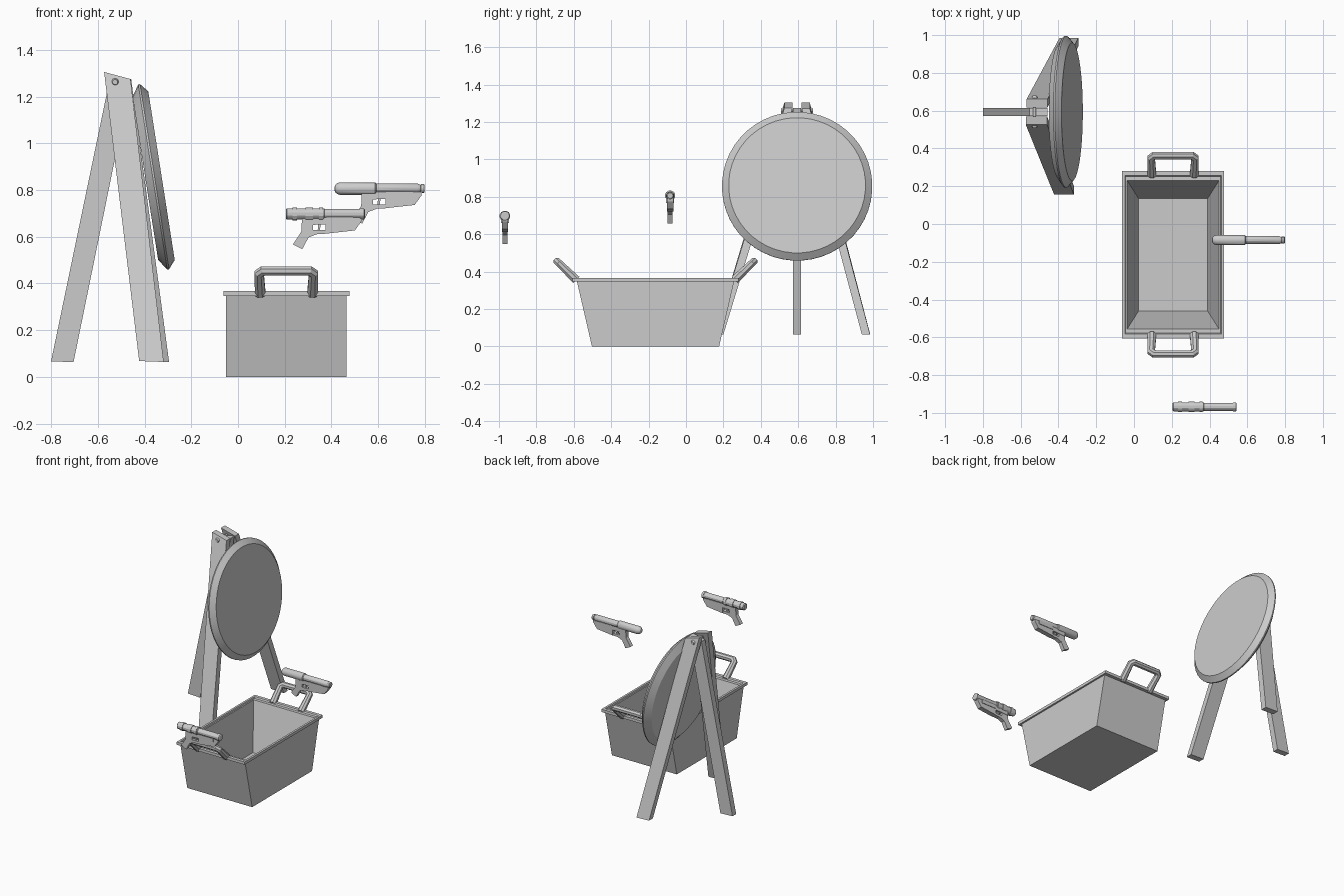
import bpy, bmesh, math
from mathutils import Vector, Matrix

if "Cube" in bpy.data.objects:
    bpy.data.objects.remove(bpy.data.objects["Cube"])


def finish(name, bm, matrix=Matrix(), smooth=False):
    bmesh.ops.recalc_face_normals(bm, faces=bm.faces)
    me = bpy.data.meshes.new(name)
    bm.to_mesh(me)
    bm.free()
    me.transform(matrix)
    ob = bpy.data.objects.new(name, me)
    bpy.context.collection.objects.link(ob)
    if smooth:
        bpy.context.view_layer.objects.active = ob
        ob.select_set(True)
        bpy.ops.object.shade_smooth_by_angle(angle=math.radians(30))
        ob.select_set(False)
    return ob


def loft(name, rings, matrix=Matrix(), smooth=False):
    """Skin a list of equal-length rings and cap both ends."""
    bm = bmesh.new()
    rs = [[bm.verts.new(p) for p in r] for r in rings]
    n = len(rs[0])
    for a, b in zip(rs, rs[1:]):
        for i in range(n):
            j = (i + 1) % n
            bm.faces.new((a[i], a[j], b[j], b[i]))
    bm.faces.new(rs[0])
    bm.faces.new(rs[-1])
    return finish(name, bm, matrix, smooth)


def lathe(name, profile, n, matrix, smooth=True):
    """Profile of (distance along local x, radius)."""
    rings = [[(x, r * math.cos(2 * math.pi * (i + .5) / n), r * math.sin(2 * math.pi * (i + .5) / n))
              for i in range(n)] for x, r in profile]
    return loft(name, rings, matrix, smooth)


def plate(name, outline, half, matrix):
    """Outline in the xz plane, thickened along y."""
    return loft(name, [[(x, y, z) for x, z in outline] for y in (-half, half)], matrix)


# ---- tub with lipped rim
TUB = Vector((0.207, -0.163, 0))
tub_rings = [(.258, .34, 0), (.258, .42, .347), (.27, .443, .347), (.27, .443, .367),
             (.255, .42, .367), (.252, .415, .357), (.243, .393, .357), (.183, .298, .03)]
loft("tub", [[(-x, -y, z), (x, -y, z), (x, y, z), (-x, y, z)] for x, y, z in tub_rings],
     Matrix.Translation(TUB))

# ---- tub handles: bent octagonal bars leaning outward
path = [(-.112, -.05), (-.116, .9), (-.1, 1.02), (.1, 1.02), (.116, .9), (.112, -.05)]
for side, label in ((1, "back"), (-1, "front")):
    pts = [Vector((x, side * (.428 + .095 * t), .36 + .092 * t)) for x, t in path]
    normal = Vector((0, side * .7, -.71)).normalized()
    rings = []
    for i, p in enumerate(pts):
        d0 = (pts[i] - pts[i - 1]).normalized() if i else (pts[1] - pts[0]).normalized()
        d1 = (pts[i + 1] - pts[i]).normalized() if i < len(pts) - 1 else d0
        t = (d0 + d1).normalized()
        u = t.cross(normal).normalized()
        r = .025 if i in (0, 5) else .021
        k = 1 / max(.6, t.dot(d0))
        rings.append([p + r * (k * u * math.cos(a) + normal * math.sin(a))
                      for a in [math.pi * (2 * j + 1) / 8 for j in range(8)]])
    loft(label + "_handle", rings, Matrix.Translation(TUB))

# ---- round board, leaning back
lathe("round_board", [(-.036, .354), (-.004, .402), (.004, .402), (.034, .366)], 48,
      Matrix.Translation((-.361, .594, .856)) @ Matrix.Rotation(math.radians(-8.9), 4, 'Y'))


# ---- easel legs: (x0, x1, y centre, z at x0, z at x1) for foot and top
def leg(name, foot, top, half=.022):
    rings = []
    for x0, x1, y, z0, z1 in (foot, top):
        rings.append([(x0, y - half, z0), (x1, y - half, z1), (x1, y + half, z1), (x0, y + half, z0)])
    loft(name, rings)


leg("front_leg_left", (-.423, -.318, .178, .068, .064), (-.573, -.46, .548, 1.305, 1.275))
leg("front_leg_right", (-.395, -.295, .962, .068, .064), (-.568, -.457, .64, 1.303, 1.273))
leg("rear_leg", (-.80, -.704, .594, .067, .063), (-.553, -.457, .594, 1.255, 1.275), .021)

# hinge pin with heads
lathe("hinge_pin", [(-.085, .011), (-.075, .016), (-.06, .016), (-.06, .008), (.06, .008),
                    (.06, .016), (.075, .016), (.085, .011)], 12,
      Matrix.Translation((-.526, .594, 1.262)) @ Matrix.Rotation(math.pi / 2, 4, 'Z'))


# ---- toy water blasters; local origin at the muzzle tip, barrel along x
def blaster(name, origin, barrel, rear, bands):
    m = Matrix.Translation(origin)
    lathe(name + "_barrel", barrel, 12, m)
    lathe(name + "_rear_tube", rear, 12, m)
    for x0, x1 in bands:
        lathe(name + "_band", [(x0, .029), (x1, .029)], 12, m, False)
    # fore body, receiver strip, trigger guard, grip
    plate(name + "_fore_body", [(-.168, -.015), (-.012, -.015), (-.014, -.03), (-.043, -.07),
                                (-.168, -.084)], .017, m)
    plate(name + "_receiver", [(-.27, -.015), (-.16, -.015), (-.16, -.044), (-.22, -.046),
                               (-.27, -.05)], .016, m)
    plate(name + "_grip", [(-.27, -.035), (-.222, -.04), (-.222, -.068), (-.165, -.068), (-.165, -.084),
                           (-.205, -.086), (-.241, -.1), (-.268, -.15), (-.308, -.13), (-.272, -.075)],
          .014, m)
    plate(name + "_trigger", [(-.2, -.04), (-.188, -.04), (-.193, -.07), (-.202, -.07)], .006, m)
    plate(name + "_pump_panel", [(-.165, -.012), (-.05, -.012), (-.05, -.038), (-.165, -.038)], .021, m)


blaster("banded_blaster", (.543, -.968, .697),
        [(-.175, .022), (-.02, .022), (-.02, .025), (-.004, .025), (0, .019)],
        [(-.338, .02), (-.333, .025), (-.175, .025), (-.17, .02)],
        [(-.31, -.29), (-.255, -.222), (-.197, -.18)])
blaster("tank_blaster", (.799, -.085, .806),
        [(-.215, .022), (-.03, .022), (-.018, .016), (-.016, .02), (-.004, .02), (0, .015)],
        [(-.386, .006), (-.383, .016), (-.374, .024), (-.362, .028), (-.212, .028), (-.207, .022)],
        [])
